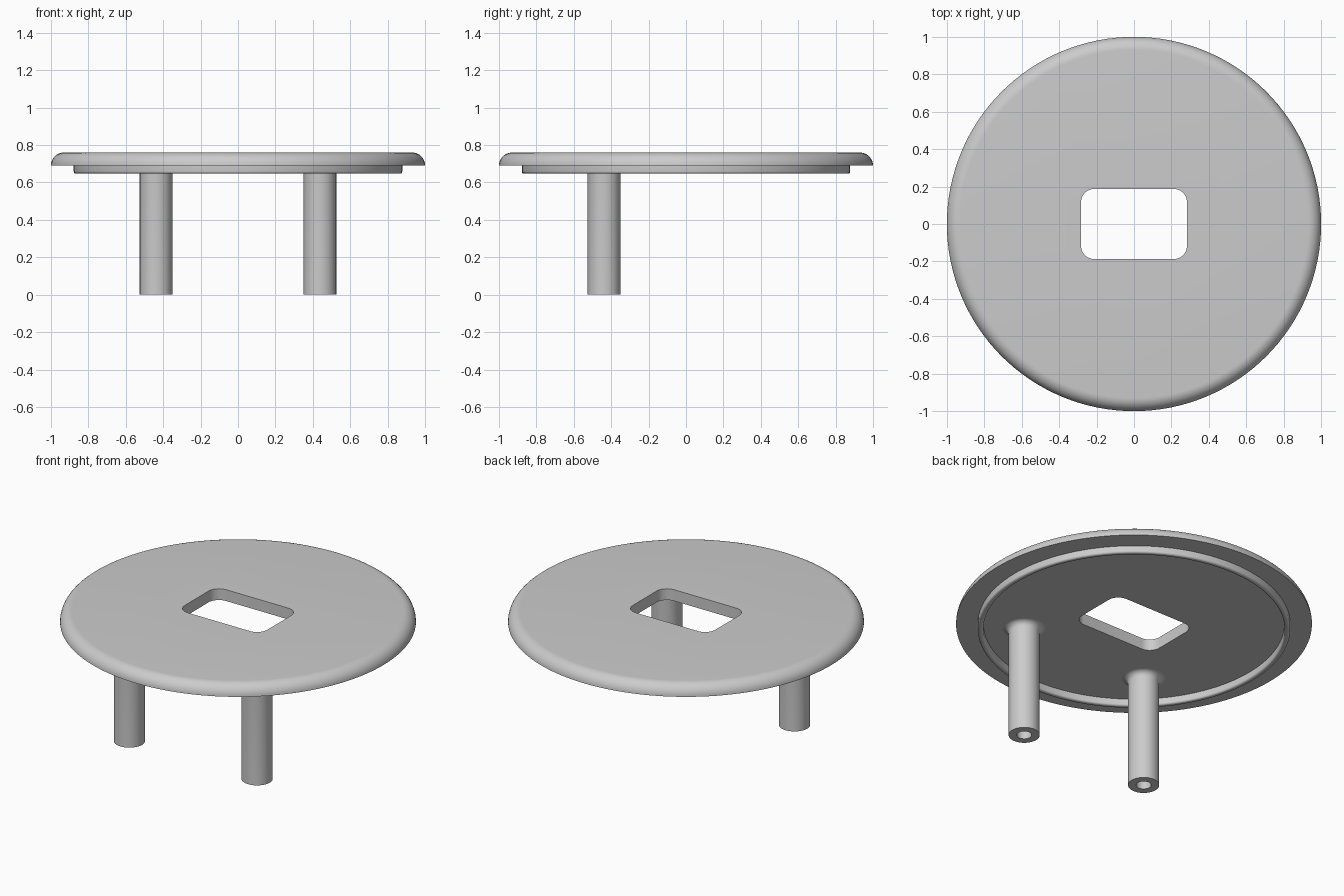
import bpy
import bmesh
from math import cos, sin, pi, radians

cube = bpy.data.objects.get("Cube")
if cube:
    bpy.data.objects.remove(cube, do_unlink=True)

grey = bpy.data.materials.new("light grey")
grey.use_nodes = True
colour = (0.6, 0.6, 0.6, 1)
grey.diffuse_color = colour
grey.node_tree.nodes["Principled BSDF"].inputs["Base Color"].default_value = colour


def arc(cx, cz, r, start, end, steps=8):
    angles = [radians(start + (end - start) * i / steps) for i in range(steps + 1)]
    return [(cx + r * cos(a), cz + r * sin(a)) for a in angles]


def make_object(name, bm, location=(0, 0, 0)):
    bmesh.ops.recalc_face_normals(bm, faces=bm.faces)
    mesh = bpy.data.meshes.new(name)
    bm.to_mesh(mesh)
    bm.free()
    mesh.materials.append(grey)
    obj = bpy.data.objects.new(name, mesh)
    obj.location = location
    bpy.context.collection.objects.link(obj)
    return obj


def lathe(name, profile, segments, location=(0, 0, 0)):
    """Revolve a (radius, height) profile about z and cap both ends."""
    bm = bmesh.new()
    rings = []
    for r, z in profile:
        rings.append([bm.verts.new((r * cos(2 * pi * i / segments),
                                    r * sin(2 * pi * i / segments), z))
                      for i in range(segments)])
    for a, b in zip(rings, rings[1:]):
        for i in range(segments):
            j = (i + 1) % segments
            bm.faces.new((a[i], a[j], b[j], b[i]))
    bm.faces.new(rings[0])
    bm.faces.new(rings[-1])
    return make_object(name, bm, location)


def smooth(obj):
    bpy.ops.object.select_all(action='DESELECT')
    obj.select_set(True)
    bpy.context.view_layer.objects.active = obj
    bpy.ops.object.shade_smooth_by_angle(angle=radians(30))


TOP, UNDER, LIP = 0.76, 0.69, 0.647

# Round plate with a rounded top edge and a raised lip underneath
plate = lathe("plate",
              arc(0.93, UNDER, TOP - UNDER, 90, 0, 10)
              + [(0.878, UNDER)]
              + arc(0.866, LIP + 0.012, 0.012, 0, -90, 5)
              + arc(0.858, LIP + 0.012, 0.012, -90, -180, 5)
              + [(0.846, UNDER)], 128)

# Rounded rectangular opening through the plate
bm = bmesh.new()
half_x, half_y, corner = 0.283, 0.187, 0.07
outline = []
for sx, sy, start in ((1, 1, 0), (-1, 1, 90), (-1, -1, 180), (1, -1, 270)):
    outline += arc(sx * (half_x - corner), sy * (half_y - corner),
                   corner, start, start + 90)
base = bm.faces.new([bm.verts.new((x, y, 0.6)) for x, y in outline])
extruded = bmesh.ops.extrude_face_region(bm, geom=[base])["geom"]
bmesh.ops.translate(bm, vec=(0, 0, 0.3),
                    verts=[v for v in extruded if isinstance(v, bmesh.types.BMVert)])
cutter = make_object("opening_cutter", bm)
cutter.hide_render = True
cut = plate.modifiers.new("opening", 'BOOLEAN')
cut.operation = 'DIFFERENCE'
cut.solver = 'EXACT'
cut.object = cutter
bpy.context.view_layer.objects.active = plate
bpy.ops.object.modifier_apply(modifier=cut.name)
bpy.data.objects.remove(cutter, do_unlink=True)
smooth(plate)

# Two bored legs, flaring where they meet the plate
flare = 0.036
leg_r = 0.0875
for name, side in (("left_leg", 1), ("right_leg", -1)):
    leg = lathe(name,
                [(0.042, 0.55), (0.042, 0), (leg_r, 0)]
                + arc(leg_r + flare, UNDER - flare, flare, 180, 90)
                + [(leg_r + flare, UNDER + 0.01)],
                48, (side * 0.438, -0.438, 0))
    smooth(leg)
